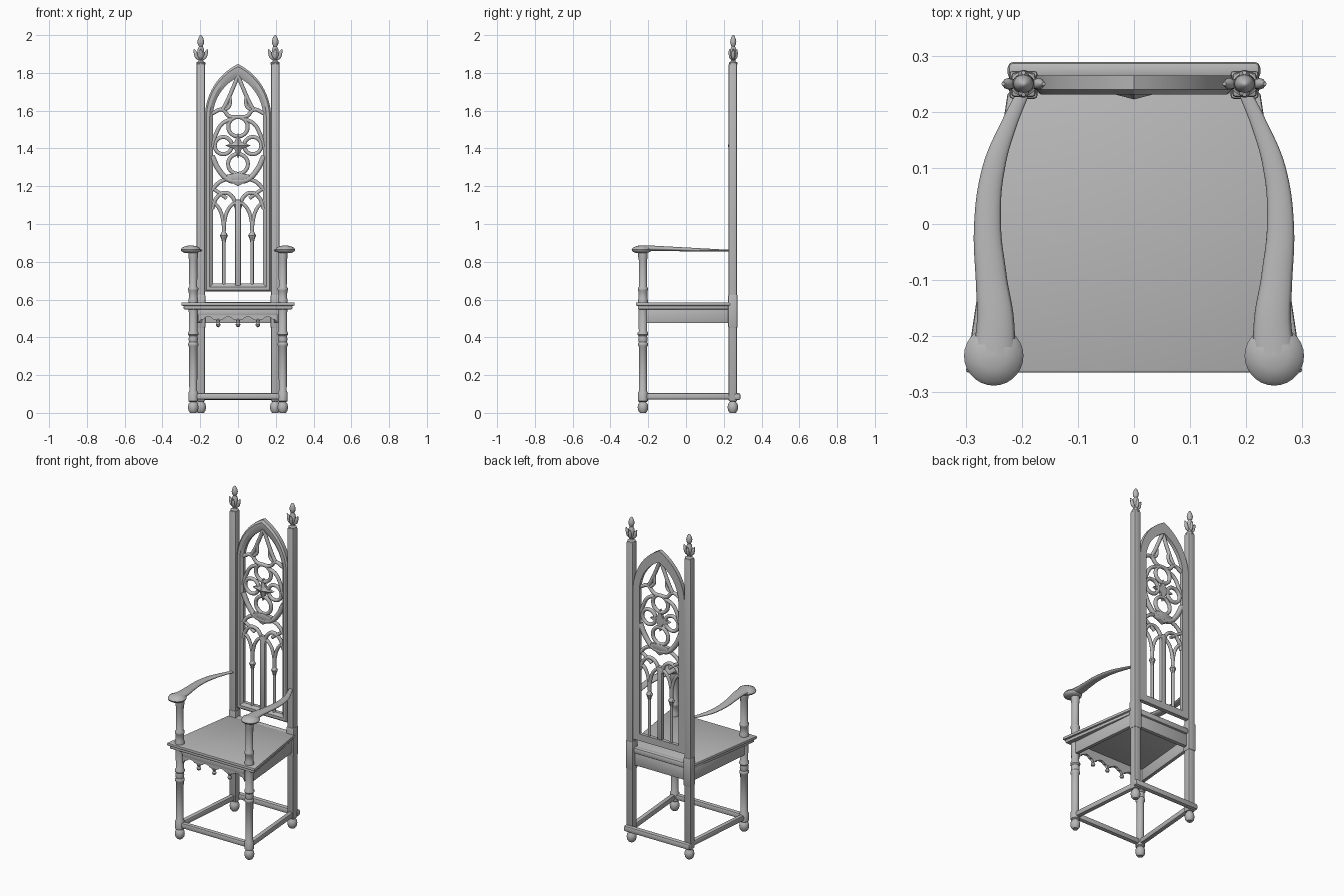
import bpy, bmesh, math
from mathutils import Vector

cube = bpy.data.objects.get("Cube")
if cube:
    bpy.data.objects.remove(cube, do_unlink=True)

GREY = (0.48, 0.48, 0.48, 1)
mat = bpy.data.materials.new("grey_stone")
mat.use_nodes = True
mat.diffuse_color = GREY
mat.node_tree.nodes["Principled BSDF"].inputs["Base Color"].default_value = GREY


def finish(name, mesh, loc=(0, 0, 0), scale=(1, 1, 1), angle=40):
    mesh.materials.clear()
    mesh.materials.append(mat)
    ob = bpy.data.objects.new(name, mesh)
    bpy.context.collection.objects.link(ob)
    ob.location, ob.scale = loc, scale
    bpy.ops.object.select_all(action='DESELECT')
    ob.select_set(True)
    bpy.context.view_layer.objects.active = ob
    bpy.ops.object.shade_smooth_by_angle(angle=math.radians(angle))
    return ob


def from_bm(name, bm, **kw):
    bmesh.ops.recalc_face_normals(bm, faces=bm.faces)
    mesh = bpy.data.meshes.new(name)
    bm.to_mesh(mesh)
    bm.free()
    return finish(name, mesh, **kw)


def lathe(name, profile, loc, scale=(1, 1, 1), sides=20):
    bm = bmesh.new()
    verts = [bm.verts.new((r, 0, z)) for r, z in profile]
    edges = [bm.edges.new(p) for p in zip(verts, verts[1:])]
    bmesh.ops.spin(bm, geom=verts + edges, axis=(0, 0, 1), cent=(0, 0, 0),
                   steps=sides, angle=math.tau)
    bmesh.ops.remove_doubles(bm, verts=bm.verts, dist=1e-5)
    return from_bm(name, bm, loc=loc, scale=scale)


def prism(name, outline, axis, low, high, bevel=0.0):
    """Extrude a 2D outline along y or z."""
    bm = bmesh.new()
    put = (lambda a, b, t: (a, t, b)) if axis == 'y' else (lambda a, b, t: (a, b, t))
    face = bm.faces.new([bm.verts.new(put(a, b, low)) for a, b in outline])
    new = bmesh.ops.extrude_face_region(bm, geom=[face])["geom"]
    shift = Vector(put(0, 0, high - low))
    bmesh.ops.translate(bm, vec=shift, verts=[v for v in new if isinstance(v, bmesh.types.BMVert)])
    if bevel:
        bmesh.ops.bevel(bm, geom=bm.edges[:], offset=bevel, segments=2, affect='EDGES', profile=0.5)
    return from_bm(name, bm)


def beam(name, a, b, width, low, high, bevel=0.003):
    """Upright board running between two plan points."""
    a, b = Vector(a), Vector(b)
    d = (b - a).normalized() * width / 2
    n = Vector((-d.y, d.x))
    return prism(name, [a + n, a - n, b - n, b + n], 'z', low, high, bevel)


def tube(name, pts, r, radii=None, cyclic=False, loc=(0, 0, 0), scale=(1, 1, 1)):
    cu = bpy.data.curves.new(name, 'CURVE')
    cu.dimensions = '3D'
    cu.bevel_depth, cu.bevel_resolution, cu.resolution_u = r, 3, 8
    cu.use_fill_caps = True
    sp = cu.splines.new('BEZIER')
    sp.bezier_points.add(len(pts) - 1)
    sp.use_cyclic_u = cyclic
    for i, (bp, p) in enumerate(zip(sp.bezier_points, pts)):
        bp.co = p
        bp.handle_left_type = bp.handle_right_type = 'AUTO'
        bp.radius = radii[i] if radii else 1
    tmp = bpy.data.objects.new("tmp", cu)
    bpy.context.collection.objects.link(tmp)
    bpy.context.view_layer.update()
    mesh = bpy.data.meshes.new_from_object(tmp.evaluated_get(bpy.context.evaluated_depsgraph_get()))
    bpy.data.objects.remove(tmp)
    return finish(name, mesh, loc, scale)


def arch(w, bottom, spring, h, n=14):
    """Pointed arch outline, closed at the bottom."""
    c = (h * h - w * w) / (2 * w)
    end = math.atan2(h, c)
    side = [(-c + (w + c) * math.cos(end * i / n), spring + (w + c) * math.sin(end * i / n))
            for i in range(n + 1)]
    right = [(w, bottom)] + side
    return right + [(-x, z) for x, z in reversed(right[:-1])]


# Seat
prism("seat", [(-.3, -.265), (.3, -.265), (.225, .235), (-.225, .235)], 'z', .567, .585, .005)
prism("seat_moulding", [(-.288, -.255), (.288, -.255), (.215, .232), (-.215, .232)], 'z', .548, .568, .005)

# Turned profiles
front_leg = [(0, 0), (.016, 0), (.025, .012), (.028, .03), (.025, .047), (.017, .057), (.026, .062),
             (.026, .108), (.021, .116), (.022, .35), (.027, .357), (.027, .367), (.022, .374),
             (.025, .39), (.022, .407), (.028, .414), (.028, .424), (.022, .432), (.024, .55), (0, .55)]
arm_post = [(0, .58), (.026, .58), (.026, .6), (.023, .607), (.024, .645), (.027, .65), (.027, .66),
            (.021, .668), (.022, .81), (.025, .825), (.025, .85), (0, .85)]
foot = [(0, 0), (.016, 0), (.025, .012), (.028, .03), (.025, .047), (.016, .058), (.016, .07)]
hand_rest = [(0, .846), (.036, .848), (.05, .856), (.053, .864), (.046, .875), (.025, .884), (0, .887)]
finial = [(0, 1.845), (.024, 1.845), (.024, 1.855), (.013, 1.862), (.012, 1.875), (.02, 1.895),
          (.017, 1.925), (.01, 1.94), (.016, 1.953), (.018, 1.965), (.014, 1.982), (.006, 1.997), (0, 2)]

for s, side in ((1, "left"), (-1, "right")):
    # Front legs, arm posts and arms
    fx, bx = s * .237, s * .197
    lathe("front_leg_" + side, front_leg, (fx, -.228, 0))
    lathe("arm_post_" + side, arm_post, (fx, -.228, 0))
    lathe("hand_rest_" + side, hand_rest, (s * .25, -.235, 0), sides=28)
    arm = [(.197, .235, 0), (.222, .18, 0), (.25, .1, .004), (.261, 0, .012),
           (.254, -.1, .02), (.247, -.17, .024), (.249, -.235, .022)]
    tube("arm_" + side, [(s * x, y, z) for x, y, z in arm], .02,
         [.55, .7, 1, 1.2, 1.4, 1.65, 1.9], loc=(0, 0, .86), scale=(1, 1, .45))

    # Back posts, feet and finials
    beam("back_post_" + side, (bx, .226), (bx, .27), .044, .06, 1.85, .007)
    beam("post_base_" + side, (bx, .223), (bx, .273), .05, .45, .625, .006)
    lathe("back_foot_" + side, foot, (bx, .248, 0))
    lathe("finial_" + side, finial, (bx, .25, 0), (1, .9, 1))
    for k in range(4):
        c, d = math.cos(k * math.pi / 2), math.sin(k * math.pi / 2) * .55
        tube("finial_leaf_" + side, [(c * r, d * r, z) for r, z in
             ((.008, 1.87), (.022, 1.885), (.028, 1.905), (.036, 1.925))],
             .01, [.6, 1, 1, .35], loc=(bx, .25, 0))

    # Side apron and stretcher
    beam("side_apron_" + side, (s * .243, -.21), (s * .202, .23), .022, .475, .55)
    beam("side_stretcher_" + side, (fx, -.228), (bx, .25), .03, .07, .104, .009)

# Front and back stretchers, back apron
beam("front_stretcher", (-.25, -.228), (.25, -.228), .03, .07, .104, .009)
beam("back_stretcher", (-.225, .273), (.225, .273), .032, .068, .104, .01)
beam("back_apron", (-.19, .24), (.19, .24), .025, .475, .55)
beam("back_seat_rail", (-.19, .245), (.19, .245), .035, .55, .587, .01)

# Front apron with a row of small arches
scallop = [(-.215, .552)]
for k in range(4):
    for i in range(13):
        u = i / 12
        cusp = .012 * max(0, 1 - abs(abs(u - .5) - .22) / .06)
        scallop.append((-.21 + .105 * (k + u), .472 + .036 * math.sin(math.pi * u) ** .6 - cusp))
scallop.append((.215, .552))
prism("front_apron", scallop, 'y', -.238, -.22)
beam("apron_moulding", (-.21, -.236), (.21, -.236), .014, .518, .55)
for k in range(-1, 2):
    lathe("apron_pendant", [(0, .453), (.01, .459), (.013, .468), (.007, .478), (.012, .492), (0, .505)],
          (k * .105, -.231, 0), sides=12)

# Pointed back frame with a moulded section
outer, inner = arch(.175, .642, 1.565, .282), arch(.133, .684, 1.565, .212)
section = [(0, .265), (0, .24), (.2, .231), (.6, .231), (1, .243), (1, .265)]
bm = bmesh.new()
rings = [[bm.verts.new((a[0] + (b[0] - a[0]) * t, y, a[1] + (b[1] - a[1]) * t))
          for a, b in zip(outer, inner)] for t, y in section]
for p, q in zip(rings, rings[1:] + rings[:1]):
    for i in range(len(p)):
        j = (i + 1) % len(p)
        bm.faces.new((p[i], p[j], q[j], q[i]))
from_bm("back_frame", bm, angle=30)

# Tracery: half strokes as (x, z) paths with a thickness, mirrored
TY = .248
strokes = [
    ("mullion", .009, [(.075, .67), (.075, .97)]),
    ("lancet_outer", .01, [(.075, .95), (.08, 1.02), (.102, 1.085), (.137, 1.12)]),
    ("lancet_inner", .01, [(.075, .95), (.07, 1.02), (.047, 1.085), (.008, 1.12)]),
    ("lancet_hood", .011, [(.005, 1.08), (.035, 1.15), (.075, 1.165), (.112, 1.14), (.137, 1.08)]),
    ("lancet_cusp", .01, [(.137, 1.19), (.1, 1.165), (.06, 1.135)]),
    ("rose_lower", .015, [(0, 1.225), (.05, 1.235), (.1, 1.285), (.137, 1.36)]),
    ("rose_spur", .011, [(.055, 1.24), (.1, 1.22), (.137, 1.18)]),
    ("rose_upper", .011, [(.035, 1.555), (.085, 1.53), (.115, 1.48), (.137, 1.41)]),
    ("gable_base", .011, [(0, 1.565), (.045, 1.57), (.085, 1.605), (.137, 1.585)]),
    ("gable_side", .011, [(.085, 1.6), (.06, 1.645), (.035, 1.7), (0, 1.785)]),
    ("gable_cusp", .009, [(.075, 1.6), (.045, 1.625), (.043, 1.68)]),
]
for s in (1, -1):
    for name, r, path in strokes:
        tube("tracery_" + name, [(s * x, TY, z) for x, z in path], r)
    lathe("mullion_knot", [(0, .9), (.01, .905), (.013, .92), (.021, .938), (.012, .955), (0, .975)],
          (s * .075, TY, 0), (1, .8, 1), 8)
beam("centre_mullion", (0, TY - .013), (0, TY + .013), .032, .67, 1.13, .006)
prism("rose_wedge", [(0, 1.2), (.06, 1.235), (.062, 1.26), (0, 1.272), (-.062, 1.26), (-.06, 1.235)],
      'y', TY - .013, TY + .013, .004)

# Rose rings
for x, z, r in ((0, 1.515, .051), (.078, 1.415, .045), (-.078, 1.415, .045), (0, 1.318, .052)):
    tube("rose_ring", [(x + r * math.cos(a * math.pi / 4), TY, z + r * math.sin(a * math.pi / 4))
                       for a in range(8)], .011, cyclic=True)

# Four-pointed boss in the rose centre
bm = bmesh.new()
star = [(math.cos(k * math.pi / 4), math.sin(k * math.pi / 4), (.068, .027)[k % 2]) for k in range(8)]
back = [bm.verts.new((c * r, .256, 1.415 + d * r)) for c, d, r in star]
front = [bm.verts.new((c * r, .24, 1.415 + d * r)) for c, d, r in star]
tip = bm.verts.new((0, .222, 1.415))
bm.faces.new(back)
for k in range(8):
    j = (k + 1) % 8
    bm.faces.new((back[k], back[j], front[j], front[k]))
    bm.faces.new((front[k], front[j], tip))
from_bm("rose_boss", bm, angle=20)
